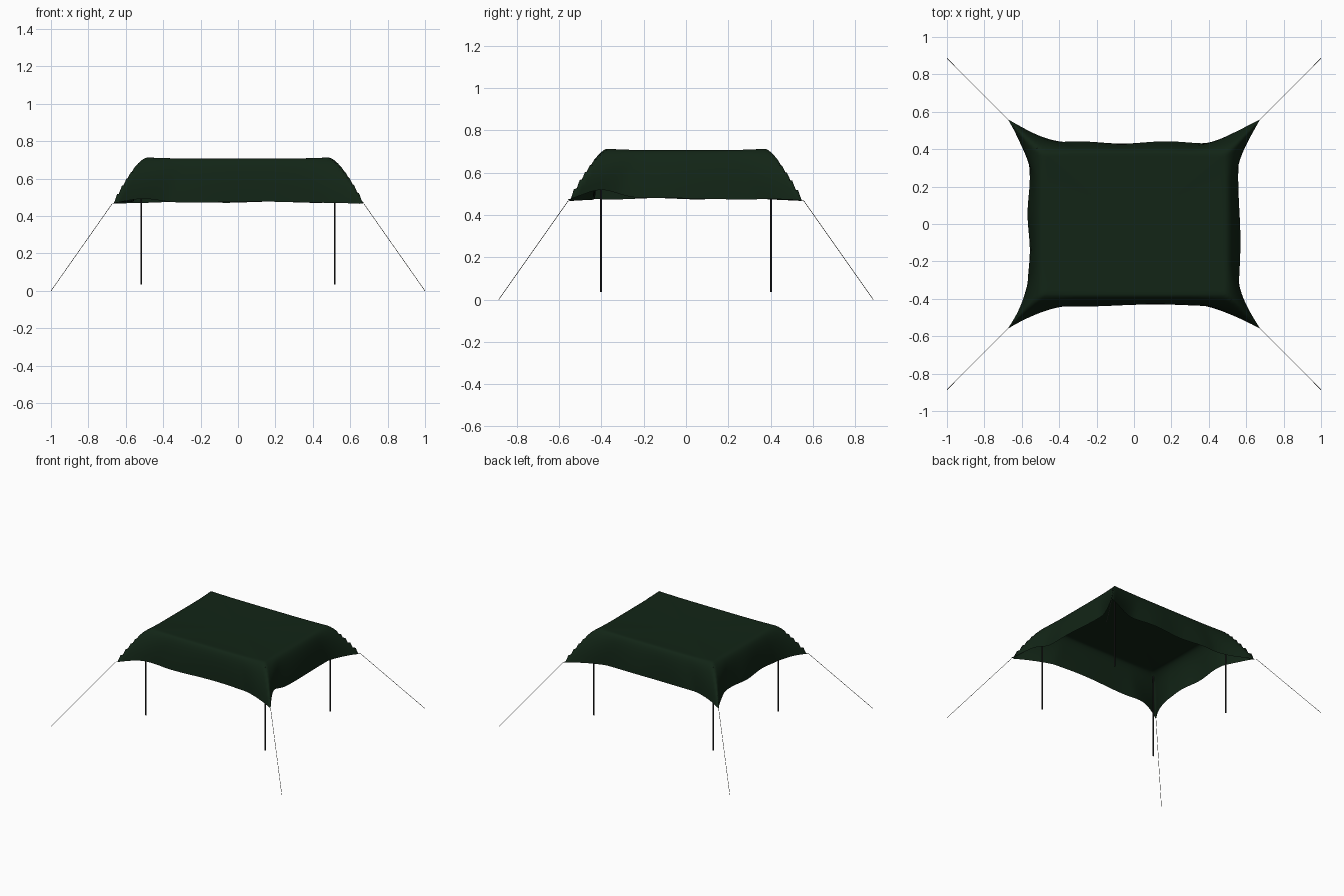
import bpy, bmesh, math
from mathutils import Vector

if "Cube" in bpy.data.objects:
    bpy.data.objects.remove(bpy.data.objects["Cube"])


def material(name, rgb):
    m = bpy.data.materials.new(name)
    m.diffuse_color = (*rgb, 1)
    m.use_nodes = True
    m.node_tree.nodes["Principled BSDF"].inputs["Base Color"].default_value = m.diffuse_color
    return m


green = material("dark_green_fabric", (0.006, 0.018, 0.008))
metal = material("dark_metal", (0.02, 0.02, 0.02))
cord = material("grey_cord", (0.12, 0.12, 0.11))


def rod(name, a, b, radius, sides, mat):
    a, b = Vector(a), Vector(b)
    d = b - a
    bpy.ops.mesh.primitive_cylinder_add(vertices=sides, radius=radius, depth=d.length,
                                        location=(a + b) / 2)
    o = bpy.context.object
    o.rotation_euler = d.to_track_quat('Z', 'Y').to_euler()
    o.name = name
    o.data.materials.append(mat)
    bpy.ops.object.shade_smooth_by_angle()


def bump(x, centre, width):
    return math.exp(-((x - centre) / width) ** 2)


TOP = 0.7  # share of the grid that forms the roof, the rest is the skirt


def drape(u, v):
    r = max(abs(u), abs(v))
    if r < 1e-6:
        return Vector((0, 0, 0.704))
    a, b = u / r, v / r                     # point on the unit square outline
    w = min(abs(a), abs(b))                 # 0 at edge middle, 1 at corner
    flare = max(0, (w - 0.55) / 0.45) ** 1.4
    on_side = abs(a) >= abs(b)
    # Shoulder, bulge and hem points of the skirt profile
    s = Vector((a * 0.485, b * 0.375, 0.707 + 0.006 * w ** 4))
    c = Vector((a * 0.545, b * 0.42, 0.707))
    wave = 0.006 * math.sin(7 * (a - b) + 2 * a * b) * (1 - w ** 4)
    if on_side:
        h = Vector((a * (0.563 + 0.112 * flare) + wave, b * 0.56, 0.477))
    else:
        h = Vector((a * 0.675, b * (0.436 + 0.124 * flare) + wave, 0.474))
    h.z += 0.5 * wave - 0.010 * w ** 6
    # Hem lifted beside two corners
    if on_side and a > 0:
        h.z += 0.045 * bump(b, -0.72, 0.2)
    if not on_side and b < 0:
        h.z += 0.02 * bump(a, -0.75, 0.18)
    if r <= TOP:
        k = r / TOP
        return Vector((s.x * k, s.y * k, 0.704 + (s.z - 0.704) * k * k))
    k = (r - TOP) / (1 - TOP)
    return s * (1 - k) ** 2 + c * 2 * k * (1 - k) + h * k * k


# Canopy sheet
bm = bmesh.new()
bmesh.ops.create_grid(bm, x_segments=60, y_segments=60, size=1)
for vert in bm.verts:
    vert.co = drape(vert.co.x, vert.co.y)
mesh = bpy.data.meshes.new("canopy")
bm.to_mesh(mesh)
bm.free()
canopy = bpy.data.objects.new("canopy", mesh)
bpy.context.collection.objects.link(canopy)
mesh.materials.append(green)
mesh.polygons.foreach_set("use_smooth", [True] * len(mesh.polygons))

# Poles and guy ropes at the four corners
for nx, sx in (("left", -1), ("right", 1)):
    for ny, sy in (("front", -1), ("back", 1)):
        rod(f"{ny}_{nx}_pole", (sx * 0.517, sy * 0.402, 0.035),
            (sx * 0.517, sy * 0.402, 0.69), 0.004, 12, metal)
        rod(f"{ny}_{nx}_guy_rope", (sx * 0.999, sy * 0.885, 0.001),
            (sx * 0.672, sy * 0.557, 0.467), 0.0015, 6, cord)
